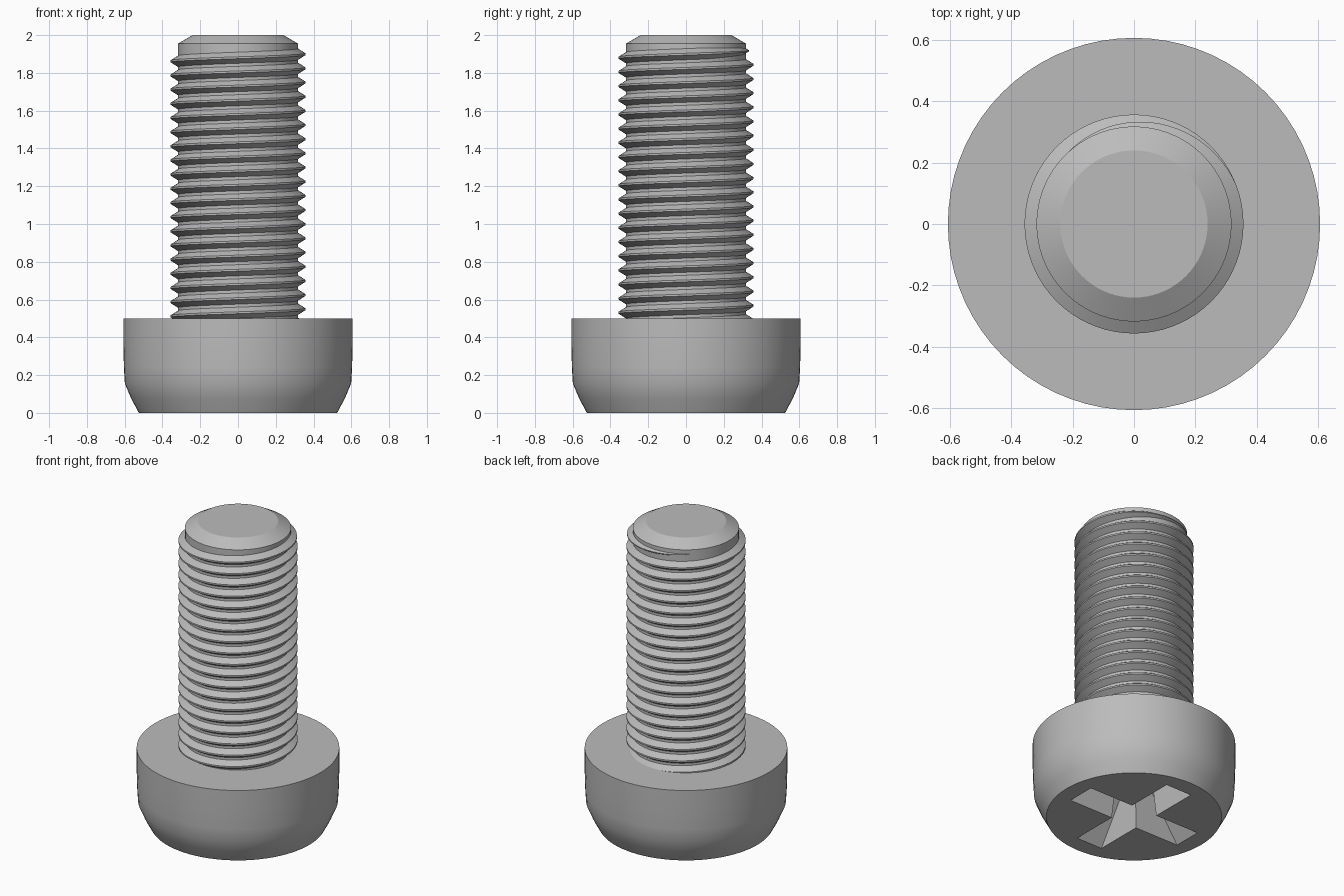
import bpy, bmesh, math
from mathutils import Matrix

if "Cube" in bpy.data.objects:
    bpy.data.objects.remove(bpy.data.objects["Cube"])

steel = bpy.data.materials.new("steel grey")
steel.use_nodes = True
colour = (0.5, 0.5, 0.5, 1)
steel.diffuse_color = colour
steel.node_tree.nodes["Principled BSDF"].inputs["Base Color"].default_value = colour

PITCH, ROOT, CREST, STEPS = 0.075, 0.318, 0.357, 72


def finish(name, bm, smooth=25):
    bmesh.ops.recalc_face_normals(bm, faces=bm.faces)
    mesh = bpy.data.meshes.new(name)
    bm.to_mesh(mesh)
    bm.free()
    mesh.materials.append(steel)
    ob = bpy.data.objects.new(name, mesh)
    bpy.context.collection.objects.link(ob)
    bpy.ops.object.select_all(action='DESELECT')
    ob.select_set(True)
    bpy.context.view_layer.objects.active = ob
    bpy.ops.object.shade_smooth_by_angle(angle=math.radians(smooth))
    return ob


def lathe(name, profile):
    """Closed solid of revolution from (radius, z) points."""
    bm = bmesh.new()
    rings = [[bm.verts.new((r * math.cos(a), r * math.sin(a), z))
              for a in (math.tau * i / STEPS for i in range(STEPS))] for r, z in profile]
    for low, high in zip(rings, rings[1:]):
        for i in range(STEPS):
            j = (i + 1) % STEPS
            bm.faces.new((low[i], low[j], high[j], high[i]))
    bm.faces.new(rings[0])
    bm.faces.new(rings[-1])
    return finish(name, bm)


# Head with rounded lower side
head = lathe("head", [(0.525, 0), (0.565, 0.075), (0.599, 0.155), (0.604, 0.24),
                      (0.607, 0.36), (0.607, 0.5)])

# Tapered cross recess, cut one slot at a time
for turn in (0, math.pi / 2):
    bm = bmesh.new()
    bmesh.ops.create_cube(bm, size=1)
    for v in bm.verts:
        deep = v.co.z > 0
        v.co.x *= 0.30 if deep else 0.84
        v.co.y *= 0.14 if deep else 0.19
        v.co.z = 0.34 if deep else -0.005
    bm.transform(Matrix.Rotation(turn, 4, 'Z'))
    cutter = finish("slot_cutter", bm)
    cutter.hide_render = True
    cut = head.modifiers.new("slot", 'BOOLEAN')
    cut.operation, cut.solver, cut.object = 'DIFFERENCE', 'EXACT', cutter
    bpy.context.view_layer.objects.active = head
    bpy.ops.object.modifier_apply(modifier=cut.name)
    bpy.data.objects.remove(cutter)
bpy.ops.object.select_all(action='DESELECT')
head.select_set(True)
bpy.ops.object.shade_smooth_by_angle(angle=math.radians(25))

# Shank core with chamfered tip
lathe("shank", [(ROOT, 0.45), (ROOT, 1.955), (0.24, 2.0)])

# Right-handed helical thread, fading out near the tip
bm = bmesh.new()
first, last = -18.5, 1.4
count = round((last - first) * STEPS)
previous = None
for i in range(count + 1):
    turn = first + i / STEPS
    a = math.tau * turn
    z = 1.824 + PITCH * turn
    fade = min(1, max(0, (last - turn) / 0.34))
    crest = ROOT - 0.004 + (CREST - ROOT + 0.004) * fade
    row = [bm.verts.new((r * math.cos(a), r * math.sin(a), z + dz * max(fade, 0.05)))
           for r, dz in ((ROOT - 0.004, -0.032), (crest, -0.005),
                         (crest, 0.005), (ROOT - 0.004, 0.032))]
    if previous:
        for k in range(4):
            n = (k + 1) % 4
            bm.faces.new((previous[k], previous[n], row[n], row[k]))
    else:
        bm.faces.new(row)
    previous = row
bm.faces.new(previous)
finish("thread", bm)
